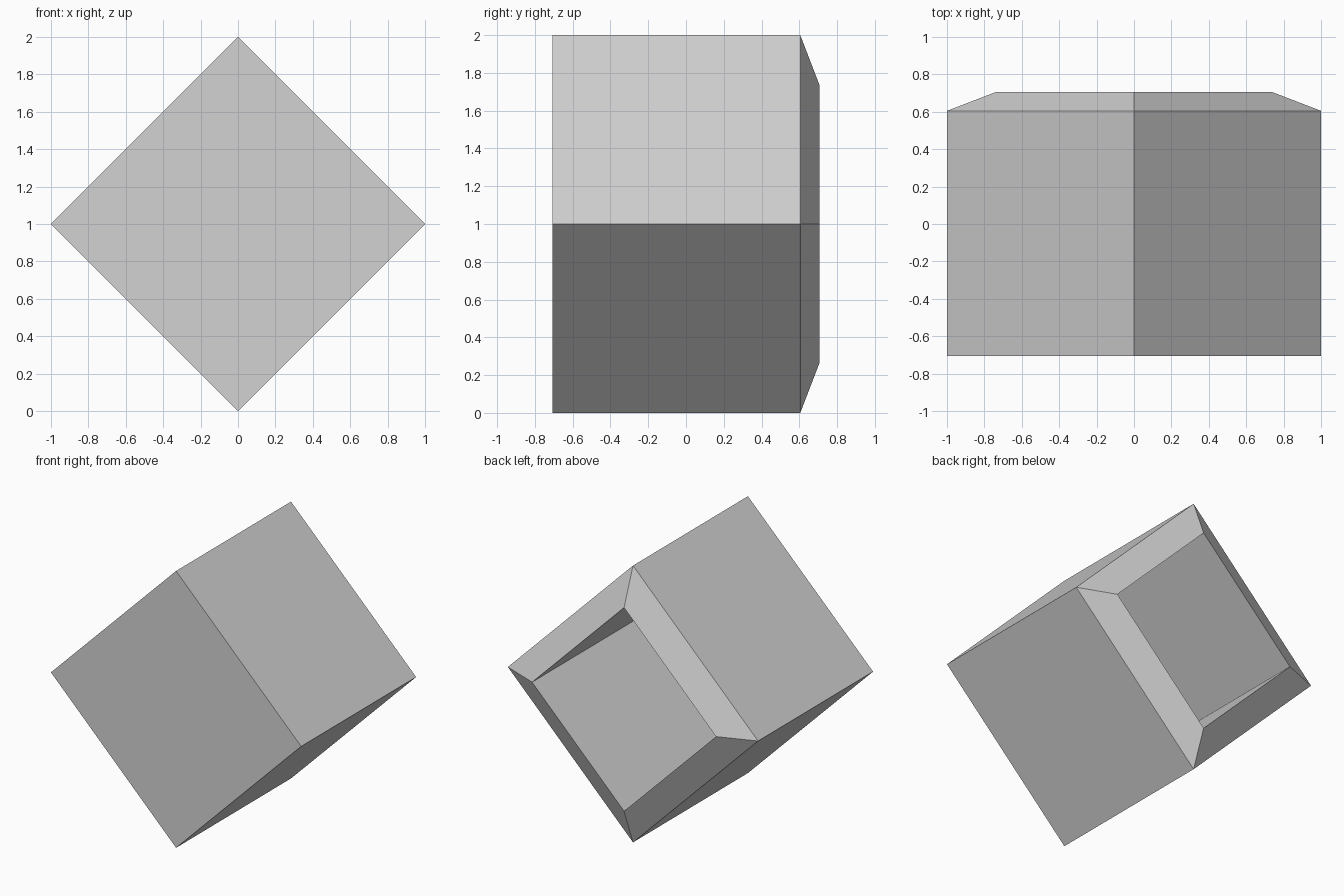
import bpy
import bmesh
from math import cos, sin, pi

if "Cube" in bpy.data.objects:
    bpy.data.objects.remove(bpy.data.objects["Cube"], do_unlink=True)

# Plain light grey
grey = bpy.data.materials.new("light_grey")
grey.use_nodes = True
colour = (0.65, 0.65, 0.65, 1)
grey.diffuse_color = colour
grey.node_tree.nodes["Principled BSDF"].inputs["Base Color"].default_value = colour

# Square rings (corner radius, y) from the front face, over the rim, to the recess floor
OUTER, INNER = 1.0, 0.735
rings = [(OUTER, -0.707), (OUTER, 0.605), (INNER, 0.707), (INNER, -0.52)]

bm = bmesh.new()
loops = [[bm.verts.new((r * cos(i * pi / 2), y, 1 + r * sin(i * pi / 2)))
          for i in range(4)] for r, y in rings]
for a, b in zip(loops, loops[1:]):
    for i in range(4):
        j = (i + 1) % 4
        bm.faces.new((a[i], a[j], b[j], b[i]))
bm.faces.new(loops[0])
bm.faces.new(loops[-1])
bmesh.ops.recalc_face_normals(bm, faces=bm.faces)

# Hollow box standing on one edge, open at the back
mesh = bpy.data.meshes.new("open_box")
bm.to_mesh(mesh)
bm.free()
mesh.materials.append(grey)
box = bpy.data.objects.new("open_box", mesh)
bpy.context.collection.objects.link(box)
